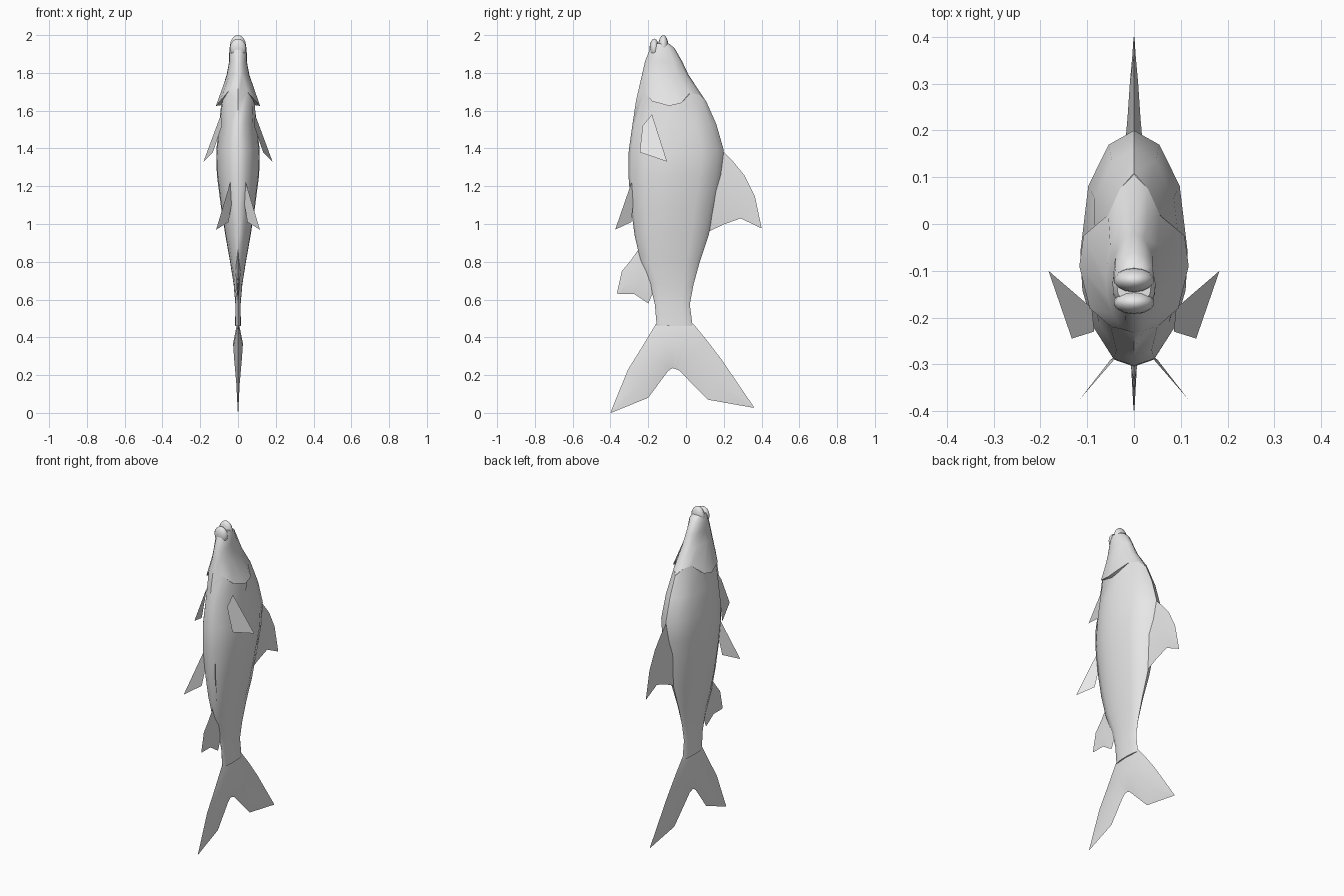
import bpy, math
from mathutils import Matrix

if "Cube" in bpy.data.objects:
    bpy.data.objects.remove(bpy.data.objects["Cube"])

grey = bpy.data.materials.new("fish_grey")
grey.diffuse_color = (0.8, 0.8, 0.8, 1)
grey.use_nodes = True
grey.node_tree.nodes["Principled BSDF"].inputs["Base Color"].default_value = grey.diffuse_color


def make(name, verts, faces, angle=50):
    me = bpy.data.meshes.new(name)
    me.from_pydata(verts, [], faces)
    me.materials.append(grey)
    ob = bpy.data.objects.new(name, me)
    bpy.context.collection.objects.link(ob)
    bpy.ops.object.select_all(action='DESELECT')
    ob.select_set(True)
    bpy.context.view_layer.objects.active = ob
    # consistent outward normals
    bpy.ops.object.mode_set(mode='EDIT')
    bpy.ops.mesh.select_all(action='SELECT')
    bpy.ops.mesh.normals_make_consistent(inside=False)
    bpy.ops.object.mode_set(mode='OBJECT')
    bpy.ops.object.shade_smooth_by_angle(angle=math.radians(angle))
    return ob


def loft(name, rings, angle=50):
    n = len(rings[0])
    verts = [p for r in rings for p in r]
    faces = [(i * n + j, i * n + (j + 1) % n, (i + 1) * n + (j + 1) % n, (i + 1) * n + j)
             for i in range(len(rings) - 1) for j in range(n)]
    faces += [tuple(range(n)), tuple(range((len(rings) - 1) * n, len(rings) * n))]
    return make(name, verts, faces, angle)


def mirrored(half):
    """Close a half section running from the back ridge to the belly ridge."""
    return half + [(-x, y, z) for x, y, z in half[-2:0:-1]]


# Half cross-section: (fraction from back to belly, fraction of half width)
SECTION = [(0, 0), (.06, .47), (.235, .85), (.52, 1), (.68, .96), (.835, .76), (.97, .38), (1, 0)]


def ring(z, back, belly, hw):
    return mirrored([(w * hw, back + (belly - back) * s, z) for s, w in SECTION])


# Body: snout, flared gill rim with a step, then trunk down to the tail root
gill = [(0, .106, 1.65), (.03, .075, 1.68), (.055, .02, 1.69), (.108, -.025, 1.64),
        (.117, -.09, 1.625), (.095, -.18, 1.65), (.05, -.22, 1.70), (0, -.263, 1.66)]
step = [(min(x, .045 + x * .38), y, z + .004) for x, y, z in gill]
step[0] = (0, .109, 1.645)
step[-1] = (0, -.265, 1.65)
rings = [ring(*r) for r in [(1.955, -.09, -.175, .036), (1.93, -.06, -.19, .046),
                            (1.86, -.02, -.217, .047), (1.79, .013, -.233, .06)]]
rings += [mirrored(gill), mirrored(step)]
rings += [ring(*r) for r in [
    (1.53, .16, -.283, .10), (1.39, .20, -.303, .115), (1.26, .19, -.305, .112),
    (1.09, .153, -.292, .09), (.94, .12, -.272, .067), (.80, .073, -.24, .042),
    (.68, .04, -.19, .023), (.575, .02, -.165, .014), (.46, .035, -.155, .015)]]
loft("body", rings)

# Lips
for name, y, z, r in (("upper_lip", -.12, 1.94, (.044, .027, .06)),
                      ("lower_lip", -.168, 1.93, (.044, .025, .051))):
    bpy.ops.mesh.primitive_uv_sphere_add(segments=14, ring_count=8)
    ob = bpy.context.object
    ob.name = name
    ob.data.transform(Matrix.Translation((0, y, z)) @ Matrix.Diagonal((*r, 1)))
    ob.data.materials.append(grey)
    bpy.ops.object.shade_smooth()


def fin(name, sections):
    """Lens-shaped fin; each section is leading (y, z), trailing (y, z), half thickness."""
    rings = []
    for ly, lz, ty, tz, t in sections:
        my, mz = (ly + ty) / 2, (lz + tz) / 2
        rings.append([(0, ly, lz), (t, my, mz), (0, ty, tz), (-t, my, mz)])
    loft(name, rings)


fin("dorsal_fin", [(.17, 1.41, .10, .95, .022), (.25, 1.33, .20, .998, .014),
                   (.31, 1.257, .29, 1.03, .009), (.365, 1.146, .345, 1.003, .004),
                   (.40, .98, .398, .977, .001)])
fin("anal_fin", [(-.235, .89, -.16, .67, .014), (-.29, .81, -.20, .58, .011),
                 (-.34, .75, -.275, .63, .006), (-.366, .633, -.355, .63, .001)])
fin("tail_fin", [(-.40, .002, -.397, 0, .001), (-.307, .23, -.20, .08, .009),
                 (-.235, .345, -.10, .215, .02), (-.16, .47, -.082, .232, .025),
                 (-.06, .50, -.07, .237, .026),
                 (.04, .47, -.055, .232, .025), (.11, .385, -.037, .225, .02),
                 (.19, .28, .116, .07, .009), (.36, .03, .357, .027, .001)])

# Paired thin fins
PECTORAL = [(.09, -.18, 1.58), (.183, -.10, 1.33), (.133, -.245, 1.38), (.085, -.23, 1.52)]
PELVIC = [(.038, -.285, 1.23), (.116, -.375, .97), (.05, -.29, 1.01), (.035, -.28, 1.10)]
for side, s in (("right", 1), ("left", -1)):
    for name, pts in (("pectoral_fin", PECTORAL), ("pelvic_fin", PELVIC)):
        make(f"{side}_{name}", [(s * x, y, z) for x, y, z in pts], [(0, 1, 2, 3)])
